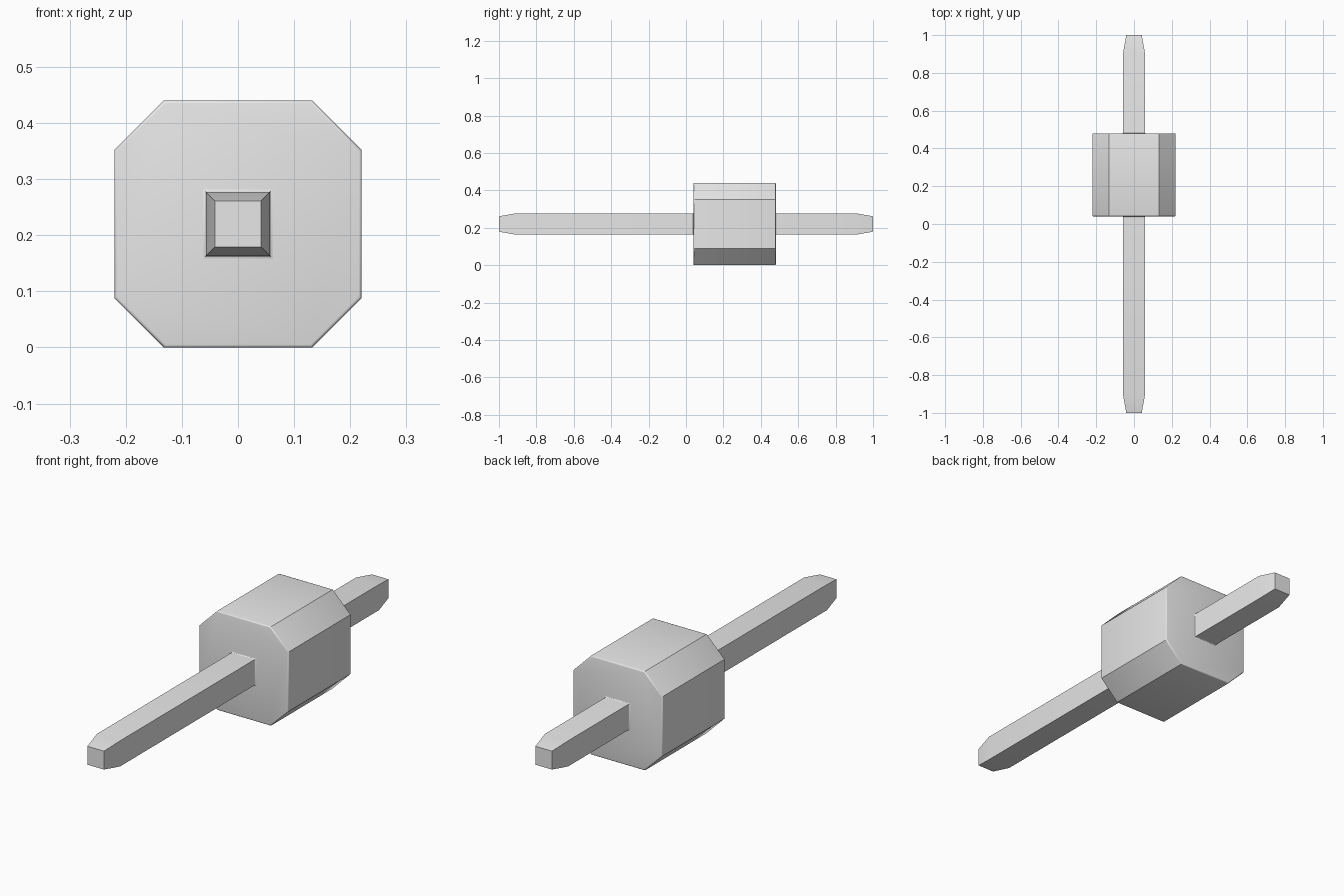
import bpy
import bmesh
from math import radians, sin, cos

cube = bpy.data.objects.get("Cube")
if cube:
    bpy.data.objects.remove(cube, do_unlink=True)

CENTRE_Z = 0.22

grey = bpy.data.materials.new("light grey")
grey.use_nodes = True
colour = (0.8, 0.8, 0.8, 1)
grey.diffuse_color = colour
grey.node_tree.nodes["Principled BSDF"].inputs["Base Color"].default_value = colour


def loft(name, section, rings):
    """Sweep a unit section along y; each ring is (y, half width)."""
    bm = bmesh.new()
    loops = [[bm.verts.new((x * r, y, CENTRE_Z + z * r)) for x, z in section]
             for y, r in rings]
    n = len(section)
    for a, b in zip(loops, loops[1:]):
        for i in range(n):
            j = (i + 1) % n
            bm.faces.new((a[i], a[j], b[j], b[i]))
    bm.faces.new(loops[0])
    bm.faces.new(loops[-1])
    bmesh.ops.recalc_face_normals(bm, faces=bm.faces)
    mesh = bpy.data.meshes.new(name)
    bm.to_mesh(mesh)
    bm.free()
    mesh.materials.append(grey)
    mesh.shade_smooth()
    mesh.set_sharp_from_angle(angle=radians(32))
    obj = bpy.data.objects.new(name, mesh)
    bpy.context.collection.objects.link(obj)
    return obj


square = [(-1, -1), (1, -1), (1, 1), (-1, 1)]
c = 0.6
octagon = [(-c, -1), (c, -1), (1, -c), (1, c), (c, 1), (-c, 1), (-1, c), (-1, -c)]

# Octagonal housing with finely rounded end rims
front, back, half, rim = 0.04, 0.48, 0.22, 0.005
steps = [radians(a) for a in (0, 30, 60, 90)]
arc = [(rim * (1 - sin(a)), half - rim * (1 - cos(a))) for a in steps]
loft("housing", octagon,
     [(front + d, r) for d, r in reversed(arc)] + [(back - d, r) for d, r in arc])

# Square pin with tapered tips, running through the housing
pin, tip, taper = 0.057, 0.041, 0.09
loft("pin", square, [(-1, tip), (-1 + taper, pin), (1 - taper, pin), (1, tip)])

# Small flared collars where the pin enters the housing
flare = [(rim * (1 - sin(a)), pin + rim * (1 - cos(a))) for a in reversed(steps)]
loft("front_collar", square, [(front - d, r) for d, r in reversed(flare)])
loft("back_collar", square, [(back + d, r) for d, r in flare])
